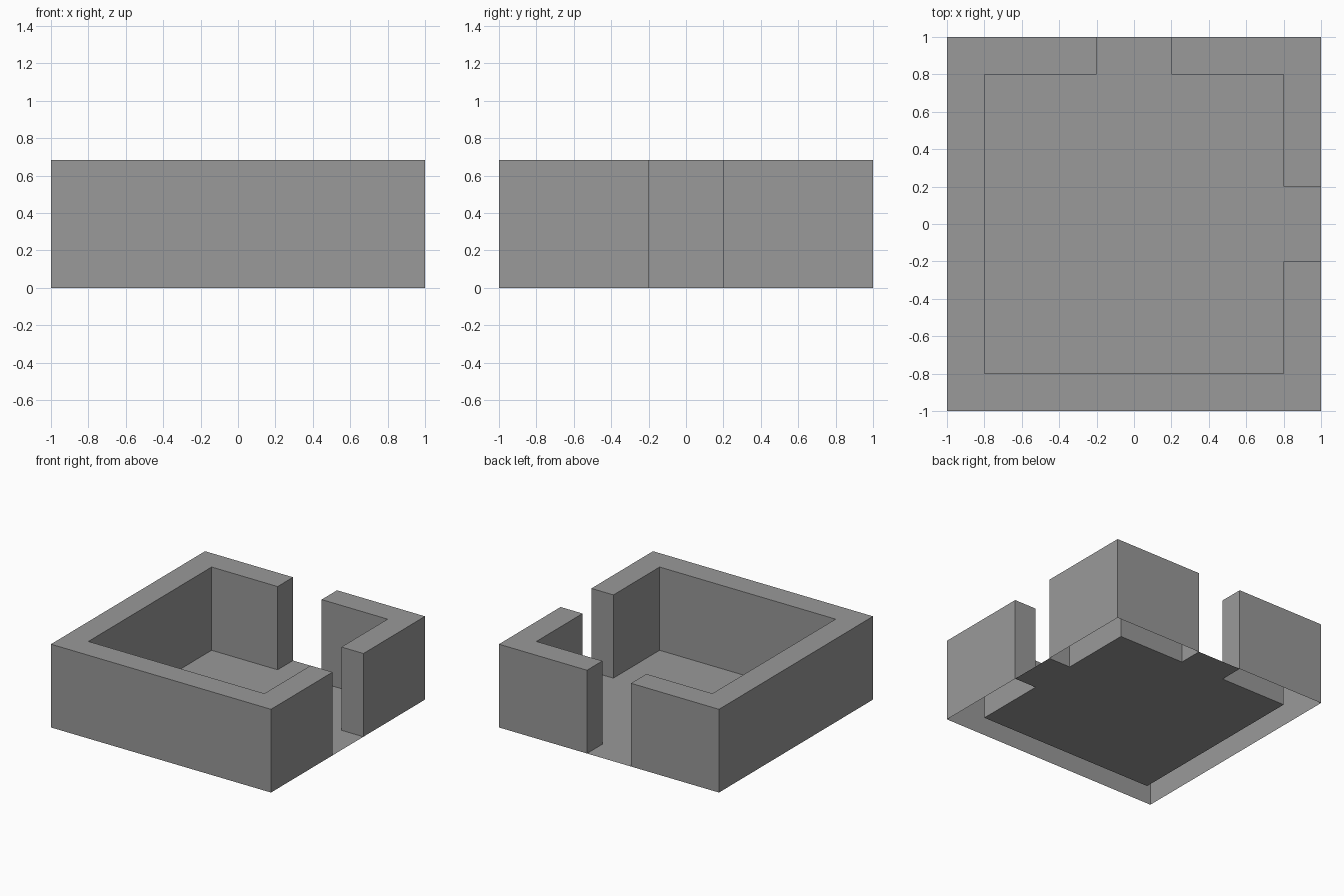
import bpy
import bmesh

cube = bpy.data.objects.get("Cube")
if cube:
    bpy.data.objects.remove(cube, do_unlink=True)

OUTER, INNER, GAP, HEIGHT = 1.0, 0.8, 0.2, 0.684

grey = bpy.data.materials.new("stone_grey")
grey.use_nodes = True
colour = (0.32, 0.32, 0.32, 1)
grey.diffuse_color = colour
grey.node_tree.nodes["Principled BSDF"].inputs["Base Color"].default_value = colour


def plan_object(name, outline, height=0):
    """Flat plan at ground level, or an open-bottomed wall raised from it."""
    bm = bmesh.new()
    face = bm.faces.new([bm.verts.new((x, y, 0)) for x, y in outline])
    face.normal_update()
    if height:
        raised = bmesh.ops.extrude_face_region(bm, geom=[face])["geom"]
        top = [v for v in raised if isinstance(v, bmesh.types.BMVert)]
        bmesh.ops.translate(bm, verts=top, vec=(0, 0, height))
        # The wall stays hollow underneath
        under = [f for f in bm.faces if all(v.co.z == 0 for v in f.verts)]
        bmesh.ops.delete(bm, geom=under, context='FACES_ONLY')
        bmesh.ops.recalc_face_normals(bm, faces=bm.faces)
        cap = max(bm.faces, key=lambda f: f.calc_center_median().z)
        if cap.normal.z < 0:
            bmesh.ops.reverse_faces(bm, faces=bm.faces)
    mesh = bpy.data.meshes.new(name)
    bm.to_mesh(mesh)
    bm.free()
    mesh.materials.append(grey)
    obj = bpy.data.objects.new(name, mesh)
    bpy.context.collection.objects.link(obj)
    return obj


O, I, G = OUTER, INNER, GAP

# Floor with a threshold in the back and left doorways
plan_object("floor", [(-I, -I), (I, -I), (I, -G), (O, -G), (O, G), (I, G),
                      (I, I), (G, I), (G, O), (-G, O), (-G, I), (-I, I)])

# Long wall running round three corners between the doorways
plan_object("main_wall", [(-O, -O), (O, -O), (O, -G), (I, -G), (I, -I),
                          (-I, -I), (-I, I), (-G, I), (-G, O), (-O, O)], HEIGHT)

# Separate corner wall between the two doorways
plan_object("corner_wall", [(O, G), (O, O), (G, O), (G, I), (I, I), (I, G)], HEIGHT)
